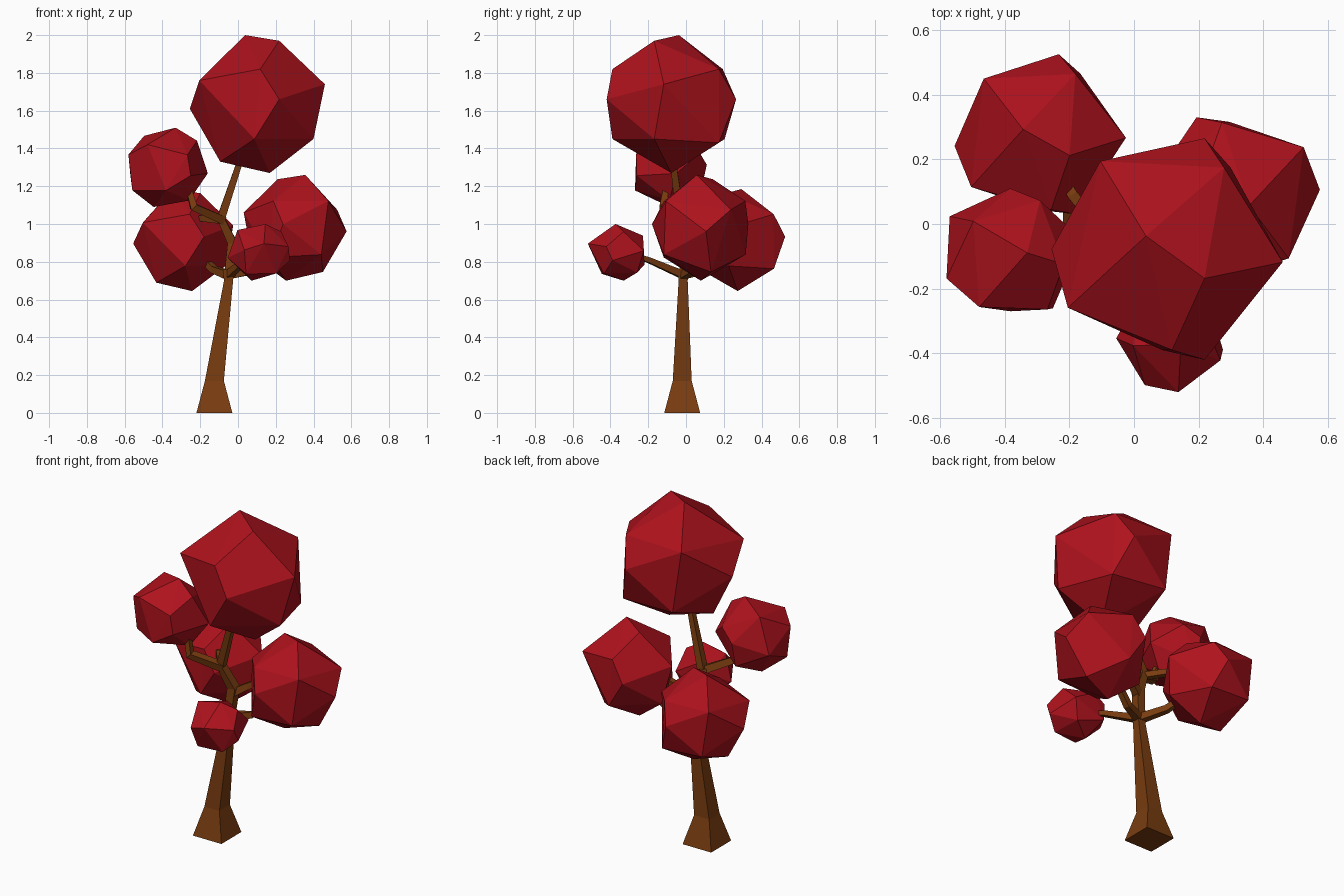
import bpy, bmesh
from mathutils import Vector, Matrix
from math import radians

if "Cube" in bpy.data.objects:
    bpy.data.objects.remove(bpy.data.objects["Cube"])


def material(name, rgb):
    m = bpy.data.materials.new(name)
    m.diffuse_color = (*rgb, 1)
    m.use_nodes = True
    m.node_tree.nodes["Principled BSDF"].inputs["Base Color"].default_value = m.diffuse_color
    return m


RED = material("foliage_red", (0.42, 0.006, 0.012))
BROWN = material("bark_brown", (0.19, 0.045, 0.005))


def finish(bm, name, mat):
    bmesh.ops.recalc_face_normals(bm, faces=bm.faces)
    me = bpy.data.meshes.new(name)
    bm.to_mesh(me)
    bm.free()
    me.materials.append(mat)
    ob = bpy.data.objects.new(name, me)
    bpy.context.collection.objects.link(ob)
    return ob


def square_tube(name, path, level=False):
    """Four-sided tapered limb through (x, y, z, half width) points."""
    pts = [Vector(p[:3]) for p in path]
    whole = pts[-1] - pts[0]
    axes = [Vector((1, 0, 0)), Vector((0, 1, 0)), Vector((0, 0, 1))]
    ref = min(axes, key=lambda a: abs(whole.dot(a)))
    bm = bmesh.new()
    rings = []
    for i, p in enumerate(pts):
        t = (pts[min(i + 1, len(pts) - 1)] - pts[max(i - 1, 0)]).normalized()
        if level:
            u, v = axes[0], axes[1]
        else:
            u = t.cross(ref).normalized()
            v = t.cross(u)
        r = path[i][3]
        rings.append([bm.verts.new(p + r * (a * u + b * v))
                      for a, b in ((-1, -1), (1, -1), (1, 1), (-1, 1))])
    for lo, hi in zip(rings, rings[1:]):
        for k in range(4):
            n = (k + 1) % 4
            bm.faces.new((lo[k], lo[n], hi[n], hi[k]))
    bm.faces.new(rings[0])
    bm.faces.new(rings[-1])
    return finish(bm, name, BROWN)


# One faceted clump shape, shared by every crown
CLUMP = [(-.06, .04, .37), (.12, -.09, .34), (-.2, .27, .19), (.18, .25, .19),
         (-.3, -.18, .13), (.02, -.31, .19), (.36, -.04, .11), (.12, -.34, .03),
         (.12, .34, .03), (-.35, 0, -.02), (-.01, -.31, -.18), (.3, -.09, -.18),
         (.07, 0, -.36), (-.19, -.05, -.3), (-.15, .28, -.18), (.2, .25, -.2)]


def crown(name, lo, hi, turn=0, tilt=0):
    """Hull of the clump, turned and fitted into the box lo..hi."""
    rot = Matrix.Rotation(radians(tilt), 3, 'Y') @ Matrix.Rotation(radians(turn), 3, 'Z')
    pts = [rot @ Vector(p) for p in CLUMP]
    mn = [min(p[i] for p in pts) for i in range(3)]
    mx = [max(p[i] for p in pts) for i in range(3)]
    bm = bmesh.new()
    for p in pts:
        bm.verts.new([lo[i] + (p[i] - mn[i]) / (mx[i] - mn[i]) * (hi[i] - lo[i])
                      for i in range(3)])
    bmesh.ops.convex_hull(bm, input=bm.verts)
    return finish(bm, name, RED)


# Foliage
crown("top_crown", (-.255, -.42, 1.27), (.46, .265, 2.0))
crown("right_crown", (.03, -.18, .70), (.575, .33, 1.26), 185)
crown("back_left_crown", (-.555, .03, .645), (-.025, .525, 1.185), 6)
crown("upper_left_crown", (-.58, -.27, 1.09), (-.16, .11, 1.51), 20, 25)
crown("small_front_crown", (-.055, -.52, .70), (.275, -.22, 1.0), 60, 20)

# Trunk with flared foot
square_tube("trunk", [(-.125, -.02, 0, .095), (-.125, -.02, .17, .05),
                      (-.05, -.015, .7, .024), (-.05, -.015, .76, .03)], True)
# Leader rising to the top crown
square_tube("leader", [(-.05, -.015, .71, .024), (-.03, 0, .9, .026),
                       (-.09, -.03, 1.03, .022), (.04, -.08, 1.42, .014)])
# Side branches
square_tube("right_branch", [(-.05, -.015, .73, .022), (.07, .03, .75, .018),
                             (.22, .07, .9, .014)])
square_tube("upper_right_branch", [(-.03, 0, .87, .022), (.05, .03, .92, .018),
                                   (.2, .07, 1.0, .014)])
square_tube("back_left_branch", [(-.05, -.015, .73, .022), (-.13, .12, .76, .018),
                                 (-.25, .24, .88, .014)])
square_tube("upper_back_left_branch", [(-.09, -.03, 1.02, .018), (-.19, .09, 1.03, .016),
                                       (-.25, .2, 1.0, .012)])
square_tube("upper_left_branch", [(-.08, -.03, 1.02, .022), (-.235, -.12, 1.09, .02),
                                  (-.27, -.1, 1.22, .014)])
square_tube("front_branch", [(-.05, -.015, .73, .02), (.04, -.2, .81, .014),
                             (.1, -.33, .85, .011)])
